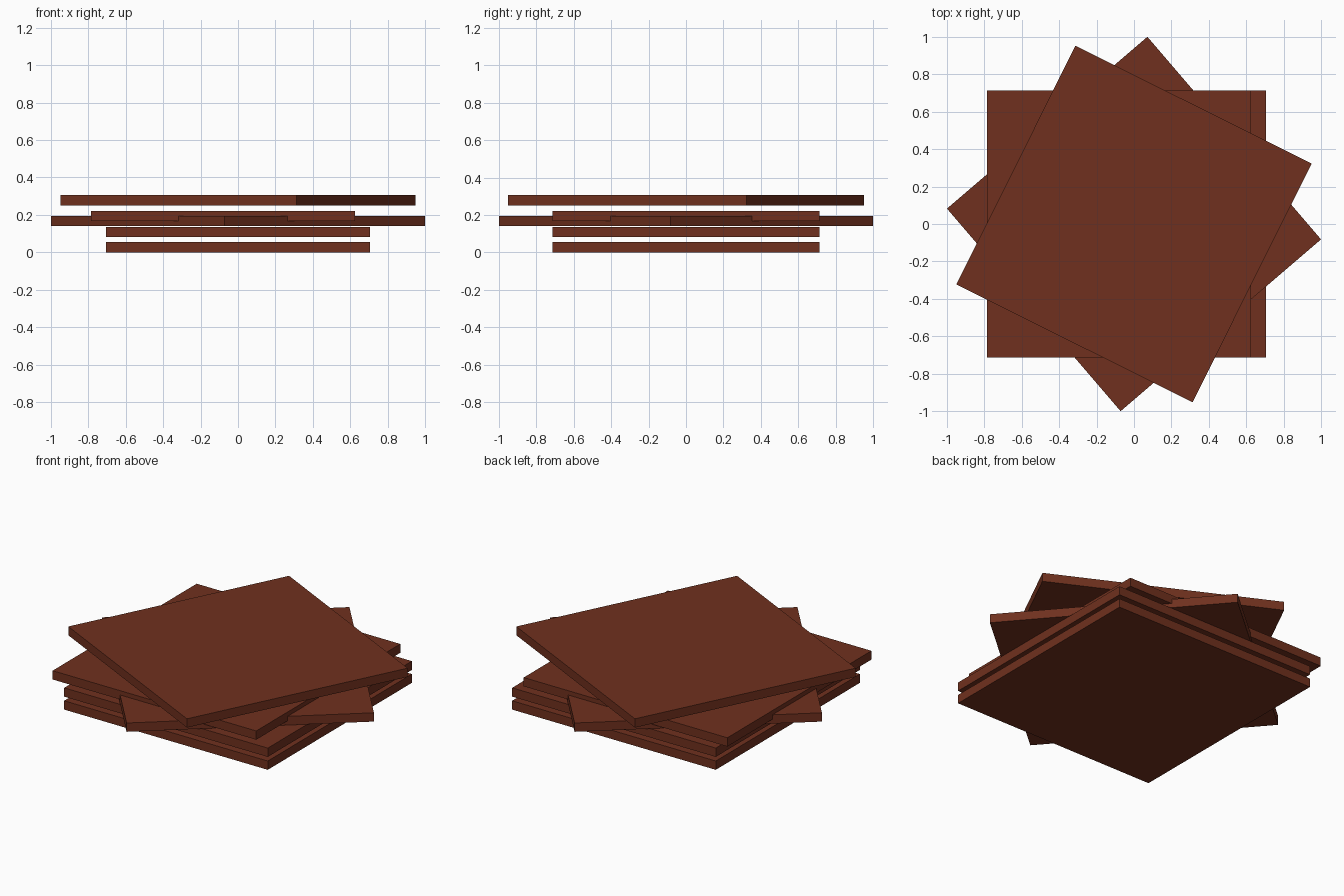
import bpy
import bmesh
from math import radians
from mathutils import Matrix

if "Cube" in bpy.data.objects:
    bpy.data.objects.remove(bpy.data.objects["Cube"])

SIZE = (1.41, 1.425, 0.055)

wood = bpy.data.materials.new("dark_wood")
wood.diffuse_color = (0.16, 0.03, 0.013, 1)
wood.use_nodes = True
wood.node_tree.nodes["Principled BSDF"].inputs["Base Color"].default_value = wood.diffuse_color


def add_board(name, x, bottom, angle):
    """One flat board, resting at height bottom and turned about z."""
    bm = bmesh.new()
    bmesh.ops.create_cube(bm, size=1, matrix=Matrix.Diagonal((*SIZE, 1)))
    mesh = bpy.data.meshes.new(name)
    bm.to_mesh(mesh)
    bm.free()
    mesh.materials.append(wood)
    board = bpy.data.objects.new(name, mesh)
    board.location = (x, 0, bottom + SIZE[2] / 2)
    board.rotation_euler.z = radians(angle)
    bpy.context.collection.objects.link(board)


# Loose stack, bottom to top: name, x shift, bottom height, turn
for board in [
    ("bottom_board", 0, 0, 0),
    ("second_board", 0, 0.081, 0),
    ("twisted_board", 0, 0.14, 40.6),
    ("shifted_board", -0.08, 0.167, 0),
    ("top_board", 0, 0.251, -26.5),
]:
    add_board(*board)
